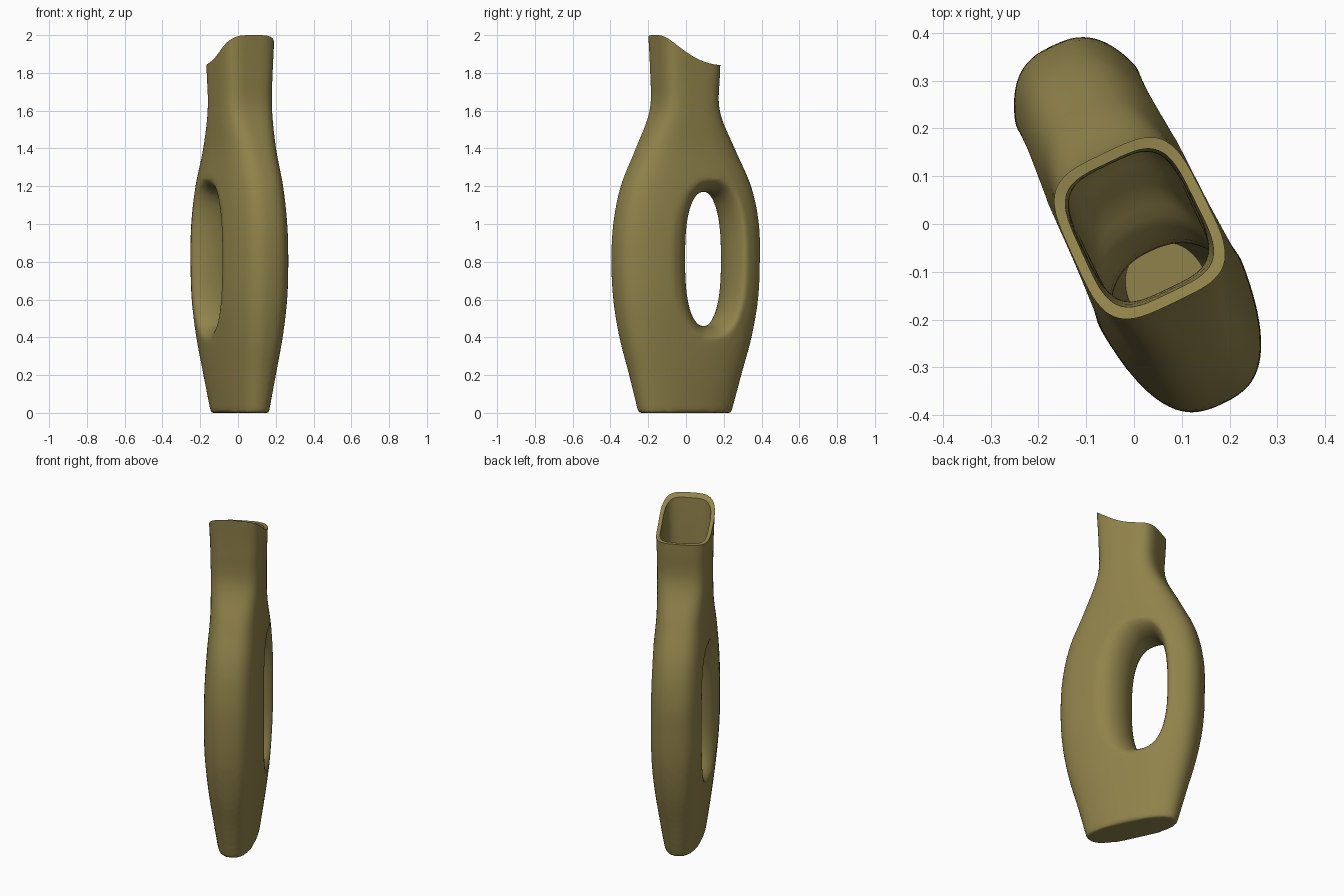
import bpy, bmesh, math
from mathutils import Matrix, Vector

if "Cube" in bpy.data.objects:
    bpy.data.objects.remove(bpy.data.objects["Cube"], do_unlink=True)

olive = bpy.data.materials.new("olive_glaze")
olive.use_nodes = True
colour = (0.28, 0.225, 0.07, 1)
olive.diffuse_color = colour
olive.node_tree.nodes["Principled BSDF"].inputs["Base Color"].default_value = colour


def loft(name, rings):
    """Closed solid through a list of equal-length point rings."""
    bm = bmesh.new()
    loops = [[bm.verts.new(p) for p in ring] for ring in rings]
    count = len(loops[0])
    for low, high in zip(loops, loops[1:]):
        for i in range(count):
            j = (i + 1) % count
            bm.faces.new((low[i], low[j], high[j], high[i]))
    bm.faces.new(loops[0][::-1])
    bm.faces.new(loops[-1])
    bmesh.ops.recalc_face_normals(bm, faces=bm.faces)
    mesh = bpy.data.meshes.new(name)
    bm.to_mesh(mesh)
    bm.free()
    mesh.materials.append(olive)
    obj = bpy.data.objects.new(name, mesh)
    bpy.context.collection.objects.link(obj)
    return obj


def superellipse(low, high, half, power, count=96):
    """Rounded outline from low to high on one axis and +-half on the other."""
    def bend(value):
        return math.copysign(abs(value) ** (2 / power), value)
    mid, reach = (low + high) / 2, (high - low) / 2
    turns = [math.tau * i / count for i in range(count)]
    return [(mid + reach * bend(math.cos(t)), half * bend(math.sin(t))) for t in turns]


def smooth_keys(keys, steps=6):
    """Catmull-Rom interpolation of the section table."""
    keys = [Vector(k) for k in keys]
    keys = [keys[0] * 2 - keys[1]] + keys + [keys[-1] * 2 - keys[-2]]
    result = []
    for a, b, c, d in zip(keys, keys[1:], keys[2:], keys[3:]):
        for s in range(steps):
            t = s / steps
            result.append(b + (c - a) * (t / 2) + (a * 2 - b * 5 + c * 4 - d) * (t * t / 2)
                          + (b * 3 - a - c * 3 + d) * (t ** 3 / 2))
    return result + [keys[-2]]


def upright_loft(name, keys):
    """Keys hold height, back, front, half width and outline power."""
    rings = []
    for z, back, front, half, power in smooth_keys(keys):
        rings.append([(u, v + 0.006, z) for u, v in superellipse(back, front, half, power)])
    return loft(name, rings)


def apply_modifier(obj, kind, **settings):
    mod = obj.modifiers.new(kind.lower(), kind)
    for key, value in settings.items():
        setattr(mod, key, value)
    bpy.context.view_layer.objects.active = obj
    bpy.ops.object.modifier_apply(modifier=mod.name)


def cut(obj, cutter):
    cutter.hide_render = True
    apply_modifier(obj, "BOOLEAN", operation="DIFFERENCE", solver="EXACT", object=cutter)
    bpy.data.objects.remove(cutter, do_unlink=True)


# Body and neck as one solid
jug = upright_loft("jug_body", [
    (0, -0.255, 0.275, 0.1, 2.4),
    (0.2, -0.31, 0.325, 0.128, 2.5),
    (0.4, -0.365, 0.377, 0.15, 2.7),
    (0.6, -0.4, 0.41, 0.165, 2.8),
    (0.8, -0.41, 0.42, 0.169, 2.8),
    (1, -0.405, 0.41, 0.166, 2.8),
    (1.2, -0.36, 0.367, 0.156, 2.8),
    (1.4, -0.262, 0.277, 0.143, 2.9),
    (1.6, -0.163, 0.184, 0.145, 3.5),
    (1.8, -0.16, 0.176, 0.148, 3.9),
    (2.1, -0.173, 0.19, 0.161, 4),
])

# Handle opening, flared towards both sides
rings = []
for step in range(-17, 18):
    t = max(-1, min(1, step / 16)) * math.pi / 2
    v = 0.16 * math.sin(t)
    if abs(step) == 17:
        v = math.copysign(0.26, step)
    flare = 1 - math.cos(t)
    outline = superellipse(-0.23 - 0.088 * flare, 0.03 + 0.12 * flare,
                           0.355 + 0.1 * flare, 2.6)
    rings.append([(u, v + 0.006, z + 0.815) for u, z in outline])
cut(jug, loft("handle_opening", rings))

# Blend the edges of the opening and the foot
apply_modifier(jug, "REMESH", mode="VOXEL", voxel_size=0.012)
apply_modifier(jug, "SMOOTH", factor=0.5, iterations=8)

# Hollow inside, running down the front column only
cut(jug, upright_loft("hollow", [
    (0.06, 0.057, 0.26, 0.085, 2.3),
    (0.4, 0.057, 0.352, 0.125, 2.3),
    (0.8, 0.057, 0.395, 0.142, 2.3),
    (1.17, 0.057, 0.35, 0.133, 2.4),
    (1.3, -0.07, 0.3, 0.122, 2.7),
    (1.43, -0.19, 0.235, 0.12, 3),
    (1.6, -0.14, 0.161, 0.123, 3.5),
    (1.8, -0.138, 0.155, 0.127, 3.9),
    (2.15, -0.153, 0.17, 0.141, 4),
]))

# Sloping rim that rises to the spout
slope = [-0.4] + [-0.14 + 0.02 * i for i in range(20)]
profile = [(u, 1.842 + 1.5 * max(0, u + 0.14) ** 2) for u in slope]
profile += [(0.4, 2.3), (-0.4, 2.3)]
cut(jug, loft("rim_trim", [[(u, v, z) for u, z in profile] for v in (-0.4, 0.4)]))

# Turn the jug and stand it on the ground
jug.data.transform(Matrix.Rotation(math.radians(-64.5), 4, "Z"))
lowest = min(v.co.z for v in jug.data.vertices)
jug.data.transform(Matrix.Translation((0, 0, -lowest)))
bpy.ops.object.select_all(action="DESELECT")
jug.select_set(True)
bpy.context.view_layer.objects.active = jug
bpy.ops.object.shade_smooth_by_angle(angle=math.radians(40))
